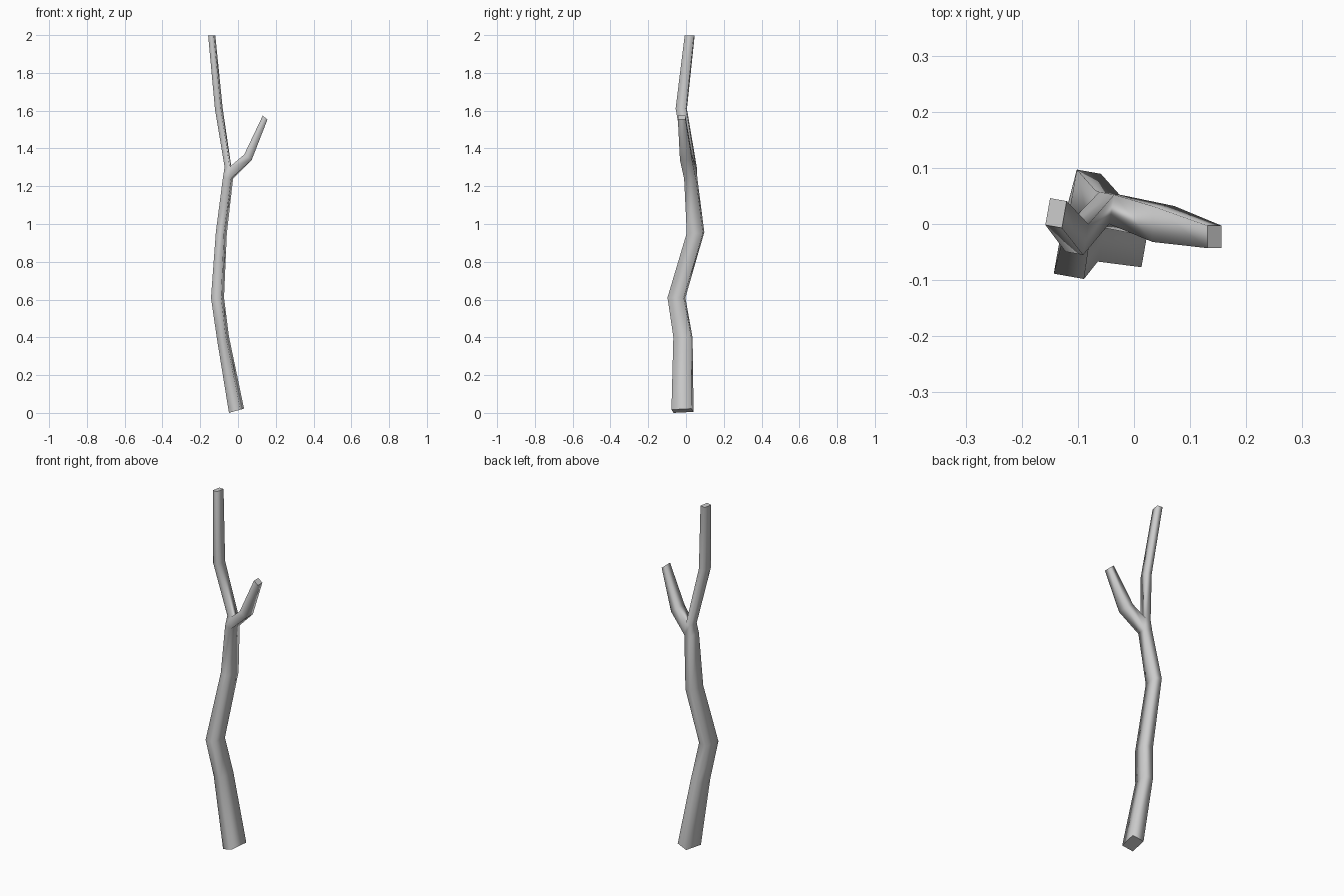
import bpy, bmesh, math

if "Cube" in bpy.data.objects:
    bpy.data.objects.remove(bpy.data.objects["Cube"])

TWIST = math.radians(-10)   # the square section is turned slightly about z

bm = bmesh.new()


def ring(x0, x1, y0, y1, z, slope=0.0):
    """Four-cornered twisted section that fills the given x/y bounds."""
    c, s = math.cos(TWIST), abs(math.sin(TWIST))
    bx, by = x1 - x0, y1 - y0
    w = (bx * c - by * s) / (c * c - s * s) / 2
    d = (by * c - bx * s) / (c * c - s * s) / 2
    cx, cy = (x0 + x1) / 2, (y0 + y1) / 2
    verts = []
    for u, v in ((-w, -d), (w, -d), (w, d), (-w, d)):
        dx = u * math.cos(TWIST) - v * math.sin(TWIST)
        dy = u * math.sin(TWIST) + v * math.cos(TWIST)
        verts.append(bm.verts.new((cx + dx, cy + dy, z + slope * dx)))
    return verts


def bridge(a, b, skip=()):
    for i in range(4):
        if i not in skip:
            j = (i + 1) % 4
            bm.faces.new((a[i], a[j], b[j], b[i]))


def cap(loop):
    face = bm.faces.new(loop)
    face.smooth = False
    return face


# trunk and main stem sections: x range, y range, height, tilt
sections = [
    (-0.048, 0.032, -0.077, 0.040, 0.0113, 0.28),
    (-0.112, -0.048, -0.067, 0.035, 0.40, 0.15),
    (-0.143, -0.074, -0.098, -0.003, 0.61, 0.03),
    (-0.117, -0.059, 0.004, 0.097, 0.955, -0.15),
    (-0.080, -0.026, -0.010, 0.060, 1.242, -0.1),
    (-0.071, -0.035, 0.000, 0.057, 1.302, 0.0),
    (-0.122, -0.081, -0.055, 0.005, 1.61, 0.1),
    (-0.158, -0.120, -0.007, 0.046, 1.998, 0.05),
]
rings = [ring(*s) for s in sections]
FORK = 4
for k in range(len(rings) - 1):
    bridge(rings[k], rings[k + 1], skip=(1,) if k == FORK else ())
caps = [cap(rings[0][::-1]), cap(rings[-1])]

# side branch grows out of the open side of the fork
lo, hi = rings[FORK], rings[FORK + 1]
prev = [lo[1], lo[2], hi[2], hi[1]]
for low, up, y0, y1 in (((0.072, 1.338), (0.033, 1.368), -0.032, 0.032),
                        ((0.156, 1.553), (0.131, 1.574), -0.043, -0.003)):
    cur = [bm.verts.new((p[0], y, p[1]))
           for p, y in ((low, y0), (low, y1), (up, y1), (up, y0))]
    bridge(prev, cur)
    prev = cur
caps.append(cap(prev))

# smooth bark, crisp cut ends
bmesh.ops.recalc_face_normals(bm, faces=bm.faces[:])
for f in bm.faces:
    f.smooth = f not in caps
for f in caps:
    for e in f.edges:
        e.smooth = False

mesh = bpy.data.meshes.new("forked_stick")
bm.to_mesh(mesh)
bm.free()
stick = bpy.data.objects.new("forked_stick", mesh)
bpy.context.collection.objects.link(stick)
